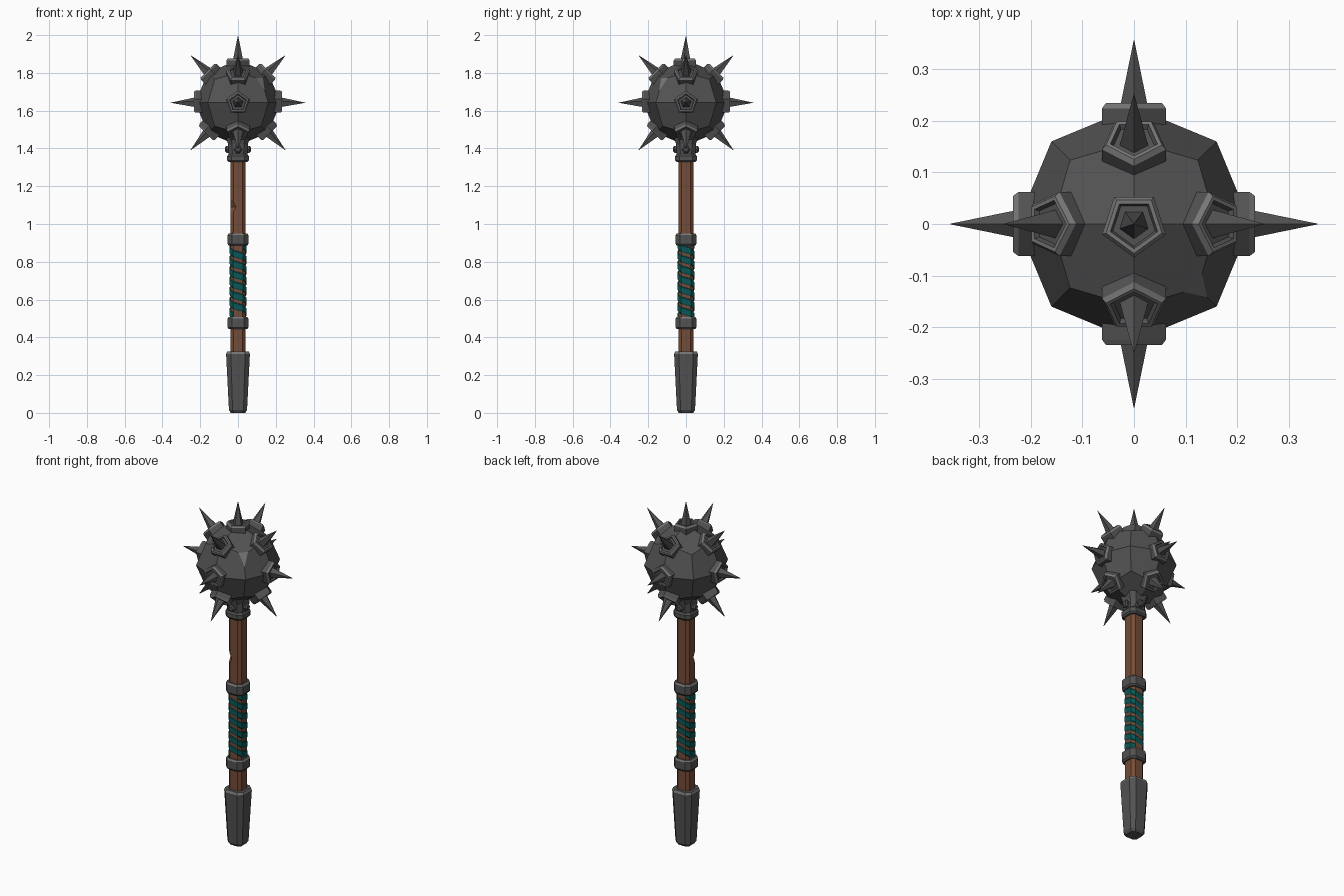
import bpy, bmesh, math
from mathutils import Matrix, Vector

if "Cube" in bpy.data.objects:
    bpy.data.objects.remove(bpy.data.objects["Cube"])


def material(name, rgb):
    m = bpy.data.materials.new(name)
    m.diffuse_color = (*rgb, 1)
    m.use_nodes = True
    m.node_tree.nodes["Principled BSDF"].inputs["Base Color"].default_value = m.diffuse_color
    return m


METAL = material("dark iron", (0.085, 0.085, 0.085))
EDGE = material("worn iron edge", (0.18, 0.18, 0.18))
WOOD = material("brown wood", (0.18, 0.072, 0.04))
CLOTH = material("teal wrap", (0.003, 0.095, 0.092))


def finish(name, bm, *mats):
    bmesh.ops.recalc_face_normals(bm, faces=bm.faces[:])
    me = bpy.data.meshes.new(name)
    bm.to_mesh(me)
    bm.free()
    for m in mats:
        me.materials.append(m)
    ob = bpy.data.objects.new(name, me)
    bpy.context.collection.objects.link(ob)
    return ob


# Unit cross-sections: chamfered square and pentagon
C = 0.6
SQUARE = [(C, -1), (1, -C), (1, C), (C, 1), (-C, 1), (-1, C), (-1, -C), (-C, -1)]
PENTA = [(math.sin(math.tau * i / 5), math.cos(math.tau * i / 5)) for i in range(5)]


def loft(bm, section, levels, mat=Matrix(), bright=()):
    """Stack scaled sections at (height, radius); bright lists edge-coloured bands."""
    rings = []
    for h, r in levels:
        if r == 0:
            rings.append([bm.verts.new(mat @ Vector((0, 0, h)))])
        else:
            rings.append([bm.verts.new(mat @ Vector((x * r, y * r, h))) for x, y in section])
    n = len(section)
    for k in range(len(rings) - 1):
        a, b = rings[k], rings[k + 1]
        for i in range(n):
            j = (i + 1) % n
            top = [b[0]] if len(b) == 1 else [b[j], b[i]]
            f = bm.faces.new([a[i], a[j]] + top)
            f.material_index = 1 if k in bright else 0
    for ring in (rings[0], rings[-1]):
        if len(ring) > 1:
            bm.faces.new(ring)


def part(name, levels, mats, bright=()):
    bm = bmesh.new()
    loft(bm, SQUARE, levels, bright=bright)
    return finish(name, bm, *mats)


# Handle with a notch chipped out of its front left edge
handle = part("wooden_handle", [(0.25, 0.041), (1.4, 0.041)], [WOOD])
bm = bmesh.new()
bmesh.ops.create_uvsphere(bm, u_segments=4, v_segments=2, radius=1)
cutter = finish("notch_cutter", bm, WOOD)
cutter.location = (-0.042, -0.038, 1.09)
cutter.scale = (0.035, 0.03, 0.065)
cutter.hide_render = True
cutter.hide_set(True)
mod = handle.modifiers.new("notch", 'BOOLEAN')
mod.operation = 'DIFFERENCE'
mod.object = cutter

# Pommel, grip bands and neck socket
part("pommel", [(0, 0.038), (0.016, 0.048), (0.312, 0.063), (0.325, 0.058)],
     [METAL, EDGE], bright=(2,))
for nm, z in (("lower_band", 0.443), ("upper_band", 0.885)):
    part(nm, [(z, 0.048), (z + 0.009, 0.055), (z + 0.056, 0.055), (z + 0.065, 0.049)],
         [METAL, EDGE], bright=(2,))
part("neck_socket", [(1.328, 0.05), (1.337, 0.057), (1.36, 0.057), (1.37, 0.05),
                     (1.42, 0.052), (1.47, 0.066)], [METAL])

# Rivets around the socket
bm = bmesh.new()
for i in range(4):
    m = (Matrix.Translation((0, 0, 1.395)) @ Matrix.Rotation(math.pi / 2 * i, 4, 'Z')
         @ Matrix.Rotation(math.pi / 2, 4, 'X'))
    hexa = [(math.cos(math.tau * k / 6), math.sin(math.tau * k / 6)) for k in range(6)]
    loft(bm, hexa, [(0.045, 0.022), (0.06, 0.022), (0.068, 0.013)], m)
finish("socket_rivets", bm, METAL)

# Cloth wrap: core and two-start spiral strips following the handle section
part("wrap_core", [(0.48, 0.037), (0.91, 0.037)], [CLOTH])
bm = bmesh.new()
PITCH, STARTS = 0.11, 2
PROFILE = [(0.034, 0.0275), (0.044, 0.014), (0.044, -0.014), (0.036, -0.0275)]
for s in range(STARTS):
    prev = None
    count = int(0.38 / PITCH * 8)
    for k in range(count + 1):
        x, y = SQUARE[(k + s * 4) % 8]
        z = 0.885 - PITCH * k / 8
        ring = [bm.verts.new((x * r, y * r, z + dz)) for r, dz in PROFILE]
        if prev:
            for a in range(4):
                b = (a + 1) % 4
                bm.faces.new((prev[a], prev[b], ring[b], ring[a]))
        if k in (0, count):
            bm.faces.new(ring)
        prev = ring
finish("cloth_wrap", bm, CLOTH)

# Head: 24 kite faces, from the hull of axis, edge and corner points
R, HEAD = 0.226, Vector((0, 0, 1.642))
reach = {1: 1, 2: 0.7071, 3: 0.547}
bm = bmesh.new()
for x in (-1, 0, 1):
    for y in (-1, 0, 1):
        for z in (-1, 0, 1):
            n = abs(x) + abs(y) + abs(z)
            if n:
                bm.verts.new(Vector((x, y, z)) * R * reach[n])
bmesh.ops.convex_hull(bm, input=bm.verts[:])
bmesh.ops.dissolve_limit(bm, angle_limit=0.03, verts=bm.verts[:], edges=bm.edges[:])
# worn chip on the front right upper corner
nrm = Vector((1, -1, 0.8)).normalized()
bmesh.ops.bisect_plane(bm, geom=bm.verts[:] + bm.edges[:] + bm.faces[:],
                       plane_co=nrm * 0.205, plane_no=nrm, clear_outer=True)
filled = bmesh.ops.holes_fill(bm, edges=[e for e in bm.edges if e.is_boundary])
for f in filled["faces"]:
    f.material_index = 1
bmesh.ops.translate(bm, verts=bm.verts[:], vec=HEAD)
finish("mace_head", bm, METAL, EDGE)

# Spikes with pentagonal collars: top, four level, four raised, four lowered
dirs = [(Vector((0, 0, 1)), Vector((0, -1, 0)))]
for i in range(4):
    a = math.pi / 2 * i
    for tilt in (-45, 0, 45):
        t = math.radians(tilt)
        out = Vector((math.cos(a), math.sin(a), 0))
        d = out * math.cos(t) + Vector((0, 0, math.sin(t)))
        up = -out * math.sin(t) + Vector((0, 0, math.cos(t)))
        dirs.append((d, up))
spikes, collars = bmesh.new(), bmesh.new()
for d, up in dirs:
    m = Matrix.Translation(HEAD) @ Matrix((up.cross(d), up, d)).transposed().to_4x4()
    loft(collars, PENTA, [(0.17, 0.065), (0.224, 0.065), (0.234, 0.057),
                          (0.234, 0.048), (0.224, 0.043)], m, bright=(1, 2))
    loft(spikes, PENTA, [(0.2, 0.034), (0.358, 0)], m)
finish("spike_collars", collars, METAL, EDGE)
finish("spikes", spikes, METAL)
